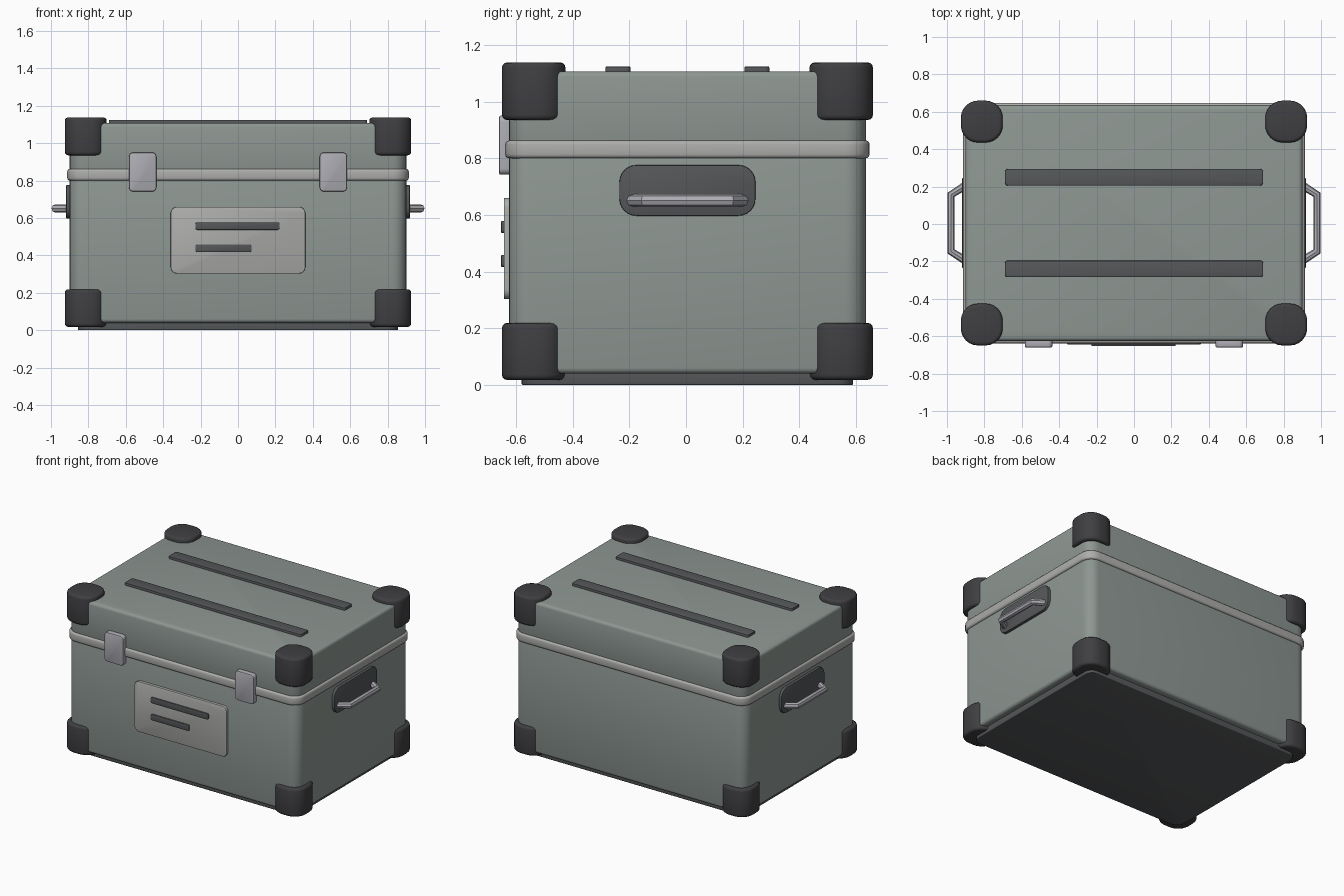
import bpy, bmesh
from mathutils import Vector

if "Cube" in bpy.data.objects:
    bpy.data.objects.remove(bpy.data.objects["Cube"])

Y0 = 0.005  # the shell sits slightly back because the latches stick out in front


def material(name, rgb):
    m = bpy.data.materials.new(name)
    m.diffuse_color = (*rgb, 1)
    m.use_nodes = True
    m.node_tree.nodes["Principled BSDF"].inputs["Base Color"].default_value = m.diffuse_color
    return m


SHELL = material("shell_green_grey", (0.27, 0.31, 0.29))
DARK = material("dark_rubber", (0.05, 0.05, 0.055))
STRIP = material("dark_strip", (0.09, 0.095, 0.10))
TRIM = material("trim", (0.42, 0.42, 0.41))
METAL = material("metal", (0.42, 0.42, 0.46))


def smooth(ob, mat):
    ob.data.materials.append(mat)
    bpy.ops.object.select_all(action='DESELECT')
    ob.select_set(True)
    bpy.context.view_layer.objects.active = ob
    bpy.ops.object.shade_smooth_by_angle(angle=0.6)


def rounded_box(name, lo, hi, mat, axis=2, r=0.02, rim=0.005, seg=6, rim_seg=2):
    """Box with radius r on the edges along axis, and a small bevel on both rims."""
    lo, hi = Vector(lo), Vector(hi)
    mid, size = (lo + hi) / 2, hi - lo
    bm = bmesh.new()
    bmesh.ops.create_cube(bm, size=1)
    for v in bm.verts:
        v.co = Vector(v.co[i] * size[i] for i in range(3))
    along = [e for e in bm.edges
             if abs(e.verts[0].co[axis] - e.verts[1].co[axis]) > 1e-5]
    bmesh.ops.bevel(bm, geom=along, offset=r, segments=seg, profile=0.5,
                    affect='EDGES', clamp_overlap=True)
    if rim:
        edges = [e for e in bm.edges
                 if abs(e.verts[0].co[axis] - e.verts[1].co[axis]) < 1e-5]
        bmesh.ops.bevel(bm, geom=edges, offset=rim, segments=rim_seg, profile=0.5,
                        affect='EDGES', clamp_overlap=True)
    bmesh.ops.recalc_face_normals(bm, faces=bm.faces)
    me = bpy.data.meshes.new(name)
    bm.to_mesh(me)
    bm.free()
    ob = bpy.data.objects.new(name, me)
    ob.location = mid
    bpy.context.collection.objects.link(ob)
    smooth(ob, mat)
    return ob


def slab(name, hx, hy, z0, z1, mat, r, rim):
    rounded_box(name, (-hx, Y0 - hy, z0), (hx, Y0 + hy, z1), mat, r=r, rim=rim, rim_seg=3)


# Main shell: base, body, seam band, lid
slab("base", 0.855, 0.585, 0.0, 0.06, STRIP, 0.06, 0.005)
slab("body", 0.90, 0.63, 0.04, 0.83, SHELL, 0.075, 0.02)
slab("seam_band", 0.913, 0.643, 0.80, 0.863, TRIM, 0.085, 0.014)
slab("lid", 0.90, 0.63, 0.835, 1.107, SHELL, 0.075, 0.02)

# Corner guards
for level, z0, z1 in (("bottom", 0.018, 0.219), ("top", 0.935, 1.138)):
    for sx in (-1, 1):
        for sy in (-1, 1):
            x, y = sx * 0.814, Y0 + sy * 0.5425
            rounded_box(f"{level}_corner_guard", (x - 0.112, y - 0.112, z0),
                        (x + 0.112, y + 0.112, z1), DARK, r=0.092, rim=0.018, rim_seg=3)

# Lid strips
for s in (-1, 1):
    y = Y0 + s * 0.245
    rounded_box("lid_strip", (-0.69, y - 0.044, 1.09), (0.69, y + 0.044, 1.124),
                STRIP, r=0.015, rim=0.004)

# Latches
for s in (-1, 1):
    x = s * 0.51
    rounded_box("latch", (x - 0.073, -0.66, 0.742), (x + 0.073, -0.615, 0.95),
                METAL, axis=1, r=0.022, rim=0.006)

# Front plate with two bars
rounded_box("front_plate", (-0.36, -0.643, 0.303), (0.36, -0.615, 0.66),
            TRIM, axis=1, r=0.035, rim=0.004)
for x1, z in ((0.222, 0.558), (0.072, 0.438)):
    rounded_box("plate_bar", (-0.227, -0.652, z - 0.021), (x1, -0.635, z + 0.021),
                STRIP, axis=1, r=0.01, rim=0.002)

# Side handles on backing plates
for s in (-1, 1):
    xa, xb = sorted((s * 0.88, s * 0.919))
    rounded_box("handle_plate", (xa, Y0 - 0.24, 0.597), (xb, Y0 + 0.24, 0.776),
                STRIP, axis=0, r=0.06, rim=0.004)
    cu = bpy.data.curves.new("side_handle", 'CURVE')
    cu.dimensions = '3D'
    cu.bevel_depth = 0.022
    cu.bevel_resolution = 2
    cu.use_fill_caps = True
    path = [(0.905, -0.198), (0.978, -0.152), (0.978, 0.152), (0.905, 0.198)]
    sp = cu.splines.new('POLY')
    sp.points.add(len(path) - 1)
    for p, (x, y) in zip(sp.points, path):
        p.co = (s * x, Y0 + y, 0.651, 1)
    tmp = bpy.data.objects.new("handle_path", cu)
    bpy.context.collection.objects.link(tmp)
    me = bpy.data.meshes.new_from_object(tmp.evaluated_get(bpy.context.evaluated_depsgraph_get()))
    bpy.data.objects.remove(tmp)
    handle = bpy.data.objects.new("side_handle", me)
    bpy.context.collection.objects.link(handle)
    smooth(handle, METAL)
